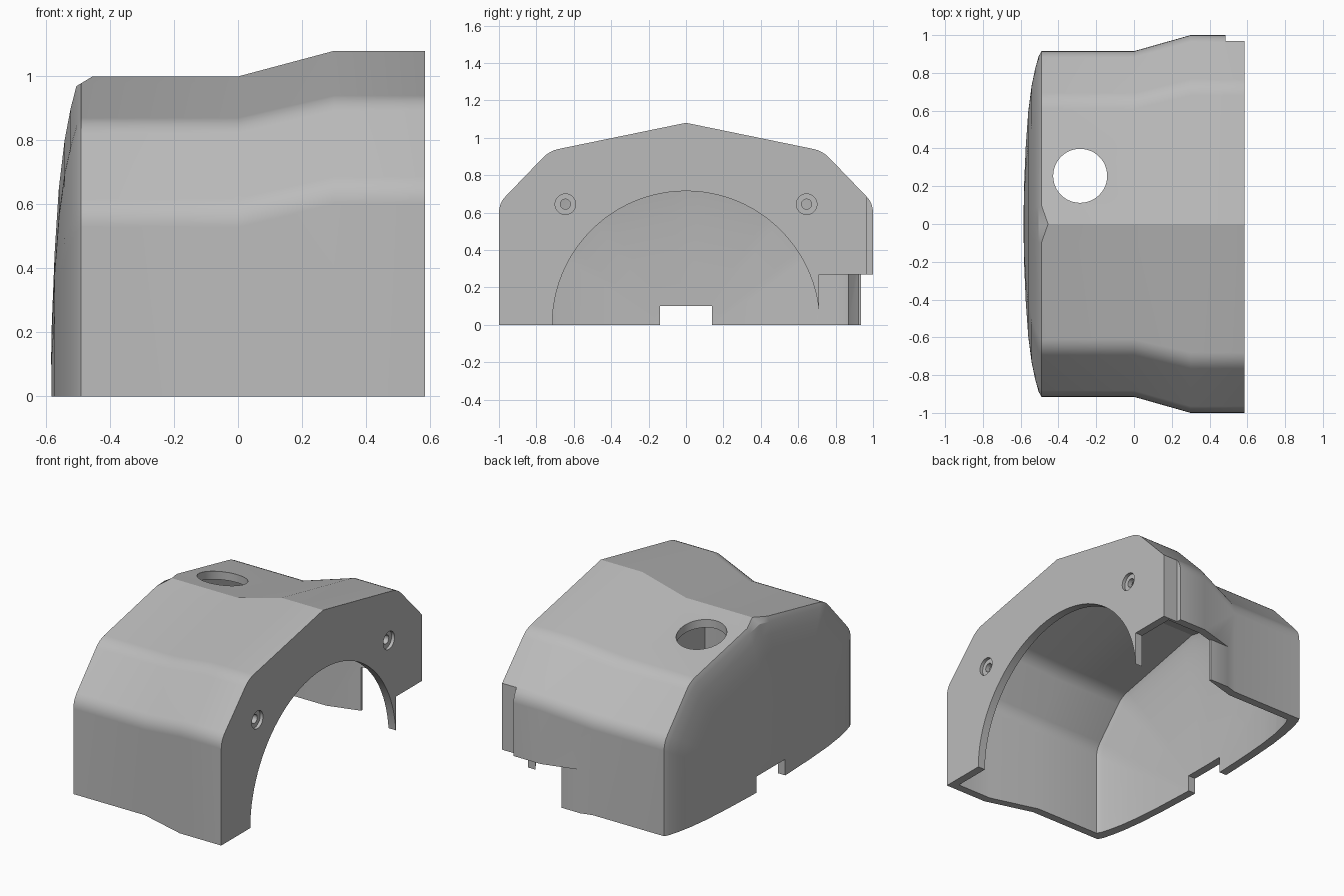
import bpy, bmesh, math
from mathutils import Vector, Matrix

cube = bpy.data.objects.get("Cube")
if cube:
    bpy.data.objects.remove(cube, do_unlink=True)

grey = bpy.data.materials.new("light grey")
grey.use_nodes = True
colour = (0.5, 0.5, 0.5, 1)
grey.diffuse_color = colour
grey.node_tree.nodes["Principled BSDF"].inputs["Base Color"].default_value = colour


def add_object(name, bm):
    bmesh.ops.recalc_face_normals(bm, faces=bm.faces)
    mesh = bpy.data.meshes.new(name)
    bm.to_mesh(mesh)
    bm.free()
    mesh.materials.append(grey)
    obj = bpy.data.objects.new(name, mesh)
    bpy.context.collection.objects.link(obj)
    return obj


def section(corners, base):
    """House-shaped (y, z) outline with rounded shoulders, from +y to -y."""
    w, low, knee, high, peak = corners
    raw = [Vector(p) for p in ((w, base), (w, low), (knee, high), (0, peak))]
    half = [raw[0]]
    for i in (1, 2):
        p = raw[i]
        a = p + (raw[i - 1] - p).normalized() * 0.05
        b = p + (raw[i + 1] - p).normalized() * 0.05
        for k in range(5):
            t = k / 4
            half.append(a * (1 - t) ** 2 + p * 2 * t * (1 - t) + b * t * t)
    half.append(raw[3].lerp(raw[2], 0.15))
    return half + [raw[3]] + [Vector((-p.x, p.y)) for p in reversed(half)]


# Domed end: (scale of outline, x)
DOME = [(0.2, -0.583), (0.45, -0.573), (0.65, -0.56), (0.8, -0.542),
        (0.9, -0.523), (0.97, -0.505), (1, -0.49)]


def hull(name, small, large, base, shift, end, clip_ridge):
    bm = bmesh.new()
    near, far = section(small, base), section(large, base)
    rings = [(x + shift, [Vector((p.x * s, base + (p.y - base) * s)) for p in near])
             for s, x in DOME]
    rings += [(0, near), (0.3, far), (end, far)]
    loops = [[bm.verts.new((x, p.x, p.y)) for p in pts] for x, pts in rings]
    if clip_ridge:
        rim = loops[len(DOME) - 1]
        rim[len(rim) // 2].co.x += 0.035
    n = len(near)
    for a, b in zip(loops, loops[1:]):
        for i in range(n):
            j = (i + 1) % n
            bm.faces.new((a[i], a[j], b[j], b[i]))
    tip = bm.verts.new((-0.585 + shift, 0, base))
    for i in range(n - 1):
        bm.faces.new((tip, loops[0][i], loops[0][i + 1]))
    bm.faces.new((tip, loops[0][-1], loops[0][0]))
    bm.faces.new(loops[-1])
    return add_object(name, bm)


def box(name, lo, hi):
    bm = bmesh.new()
    lo, hi = Vector(lo), Vector(hi)
    bmesh.ops.create_cube(bm, size=1, matrix=Matrix.Translation((lo + hi) / 2)
                          @ Matrix.Diagonal((*(hi - lo), 1)))
    return add_object(name, bm)


def cylinder(name, centre, radius, depth, along_x=True, sides=48):
    bm = bmesh.new()
    turn = Matrix.Rotation(math.pi / 2 if along_x else 0, 4, 'Y')
    bmesh.ops.create_cone(bm, cap_ends=True, segments=sides, radius1=radius,
                          radius2=radius, depth=depth,
                          matrix=Matrix.Translation(centre) @ turn)
    return add_object(name, bm)


# Hollow cover
cover = hull("cover_shell", (0.915, 0.58, 0.66, 0.86, 1.0),
             (1.0, 0.65, 0.73, 0.93, 1.08), 0, 0, 0.585, True)
cutters = [hull("cavity", (0.865, 0.56, 0.635, 0.815, 0.95),
                (0.95, 0.63, 0.705, 0.885, 1.03), -0.1, 0.05, 0.535, False)]

# Arched opening, roof hole and screw holes
cutters.append(cylinder("arch_cut", (0.6, 0, 0), 0.715, 0.25, sides=96))
cutters.append(cylinder("roof_hole_cut", (-0.285, 0.255, 1), 0.143, 0.8, False))
for y in (-0.645, 0.645):
    cutters.append(cylinder("screw_recess_cut", (0.615, y, 0.645), 0.055, 0.1, sides=32))
    cutters.append(cylinder("screw_hole_cut", (0.58, y, 0.645), 0.027, 0.2, sides=32))

# Notches in the domed end and the back wall
cutters.append(box("end_notch_cut", (-0.8, -0.14, -0.1), (-0.3, 0.14, 0.1)))
cutters.append(box("back_notch_cut", (0.2, 0.712, -0.1), (0.7, 1.2, 0.27)))
cutters.append(box("back_step_cut", (0.03, 0.935, -0.1), (0.7, 1.2, 0.27)))
cutters.append(box("back_edge_cut", (0.485, 0.968, -0.1), (0.7, 1.2, 1.2)))

bpy.ops.object.select_all(action='DESELECT')
bpy.context.view_layer.objects.active = cover
cover.select_set(True)
for cutter in cutters:
    cutter.hide_render = True
    mod = cover.modifiers.new(cutter.name, 'BOOLEAN')
    mod.operation = 'DIFFERENCE'
    mod.solver = 'EXACT'
    mod.object = cutter
    bpy.ops.object.modifier_apply(modifier=mod.name)
    bpy.data.objects.remove(cutter, do_unlink=True)

# Soft shoulders, crisp cut edges
bpy.ops.object.shade_smooth_by_angle(angle=math.radians(22))
weighted = cover.modifiers.new("flat_panels", 'WEIGHTED_NORMAL')
weighted.keep_sharp = True
